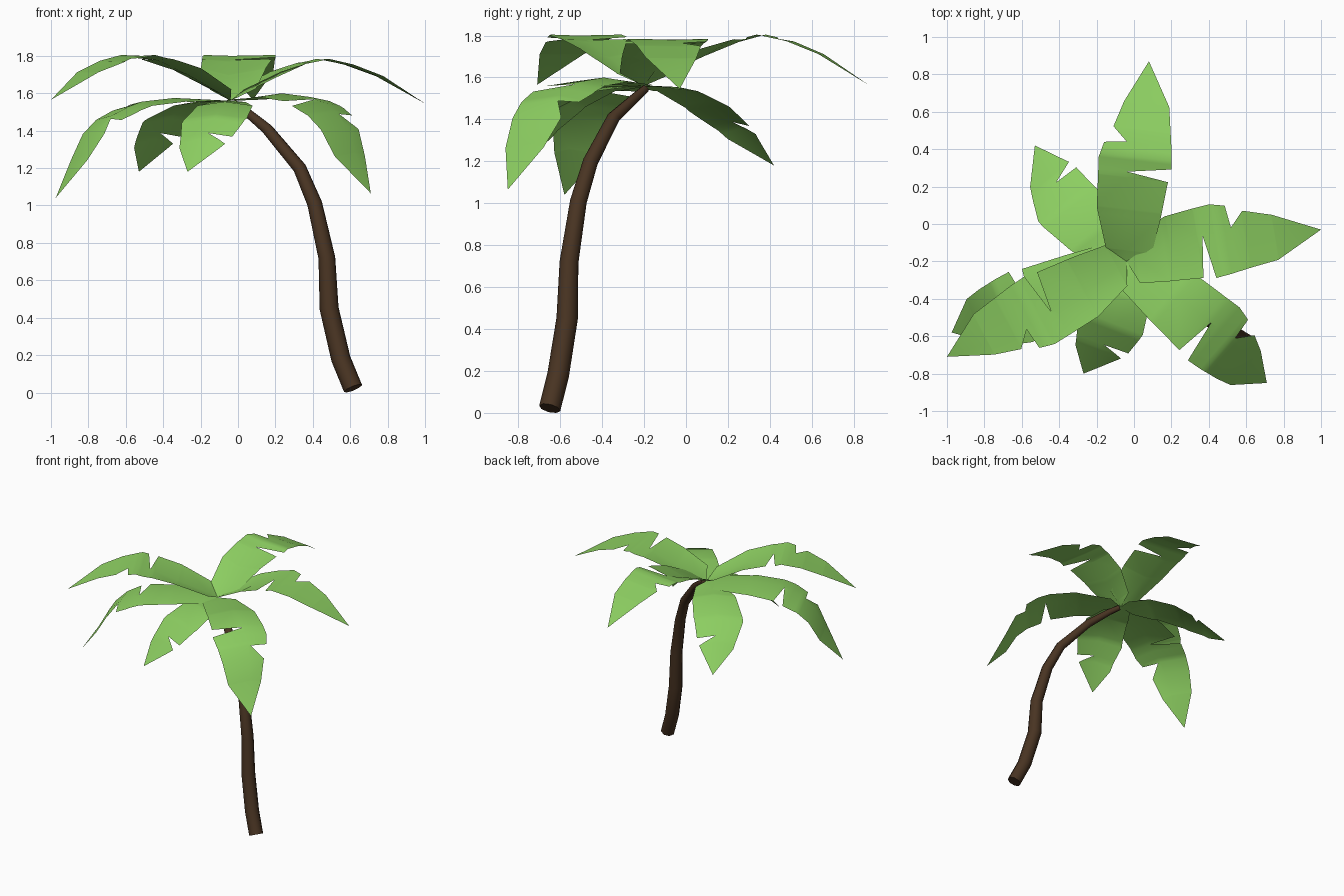
import bpy, bmesh, math
from mathutils import Vector

if "Cube" in bpy.data.objects:
    bpy.data.objects.remove(bpy.data.objects["Cube"])


def material(name, rgb):
    m = bpy.data.materials.new(name)
    m.diffuse_color = (*rgb, 1)
    m.use_nodes = True
    m.node_tree.nodes["Principled BSDF"].inputs["Base Color"].default_value = m.diffuse_color
    return m


GREEN = material("leaf green", (0.265, 0.62, 0.12))
BROWN = material("bark brown", (0.066, 0.034, 0.016))


def lerp(table, u, col=1):
    """Piecewise linear lookup in a table sorted by its first column."""
    for a, b in zip(table, table[1:]):
        if u <= b[0]:
            t = (u - a[0]) / (b[0] - a[0])
            return a[col] + (b[col] - a[col]) * t
    return table[-1][col]


def finish(bm, name, mat):
    me = bpy.data.meshes.new(name)
    bm.to_mesh(me)
    bm.free()
    me.materials.append(mat)
    ob = bpy.data.objects.new(name, me)
    bpy.context.collection.objects.link(ob)
    return ob


# Trunk: tapered eight-sided tube swept along a leaning path (x, y, z, radius)
PATH = [(0.615, -0.65, 0.022, 0.052), (0.55, -0.61, 0.18, 0.052),
        (0.487, -0.567, 0.45, 0.051), (0.475, -0.558, 0.72, 0.045),
        (0.41, -0.513, 1.01, 0.04), (0.33, -0.455, 1.2, 0.036),
        (0.155, -0.345, 1.41, 0.031), (0.04, -0.24, 1.505, 0.024),
        (-0.02, -0.195, 1.545, 0.02)]
SIDES = 8
bm = bmesh.new()
pts = [Vector(p[:3]) for p in PATH]
rings = []
for i, p in enumerate(pts):
    tan = (pts[min(i + 1, len(pts) - 1)] - pts[max(i - 1, 0)]).normalized()
    side = Vector((0.66, 0.75, 0)).cross(tan).normalized()
    other = tan.cross(side)
    rings.append([bm.verts.new(p + PATH[i][3] * (
        side * math.cos(k * math.tau / SIDES) + other * math.sin(k * math.tau / SIDES)))
        for k in range(SIDES)])
for a, b in zip(rings, rings[1:]):
    for k in range(SIDES):
        n = (k + 1) % SIDES
        bm.faces.new((a[k], a[n], b[n], b[k])).smooth = True
bm.faces.new(rings[0][::-1])
bm.faces.new(rings[-1])
bmesh.ops.recalc_face_normals(bm, faces=bm.faces)
finish(bm, "trunk", BROWN)

# Large leaf outline: (distance, sideways), with one torn notch on each side
BIG_L = [(0, 0), (0.057, 0.117), (0.27, 0.19), (0.54, 0.21), (0.622, 0.19),
         (0.636, 0.07), (0.71, 0.15), (0.85, 0.108), (1.076, 0)]
BIG_R = [(0, 0), (0.06, -0.13), (0.24, -0.155), (0.445, -0.173), (0.477, 0.05),
         (0.515, -0.185), (0.6, -0.176), (0.845, -0.135), (1.076, 0)]
# Small leaf outline, notch on one side only, unit length
SMALL_L = [(0, 0), (0.08, 0.1), (0.26, 0.15), (0.58, 0.185), (0.8, 0.125), (1, 0)]
SMALL_R = [(0, 0), (0.1, -0.1), (0.3, -0.16), (0.52, -0.172), (0.71, -0.145),
           (0.715, -0.01), (0.77, -0.125), (1, 0)]

# Ribs: (outline distance, ground distance, height)
HIGH = [(0, 0, 1.56), (0.06, 0.06, 1.595), (0.28, 0.28, 1.7), (0.45, 0.45, 1.77),
        (0.56, 0.56, 1.8), (0.7, 0.7, 1.77), (0.85, 0.85, 1.71), (1.076, 1.076, 1.565)]
HIGH_RIGHT = [(u, g - 0.045 * min(1, u / 0.45) * min(1, (1.076 - u) / 0.4), z)
              for u, g, z in HIGH]
LOW = [(0, 0, 1.56), (0.27, 0.33, 1.6), (0.445, 0.52, 1.58), (0.515, 0.59, 1.555),
       (0.622, 0.69, 1.505), (0.71, 0.77, 1.43), (0.85, 0.85, 1.28), (1.076, 0.985, 1.065)]
SHORT = [(0, 0, 1.56), (0.3, 0.3, 1.555), (0.55, 0.55, 1.48), (0.75, 0.75, 1.37), (1, 1, 1.18)]
# Rise or droop of the edges relative to the rib
RISE = [(0, 0), (0.06, 0.03), (0.3, 0.035), (0.5, 0.005), (1.1, 0)]
DROOP = [(0, 0), (0.25, -0.02), (0.8, -0.025), (1.1, 0)]


def leaf(name, tip, left, right, rib, fold, bow=0.0, mid=0.0, drop=0.0, flip=False):
    """Three-column strip from the crown to tip (x, y)."""
    if flip:
        left, right = ([(u, -v) for u, v in s] for s in (right, left))
    base = Vector((-0.04, -0.2))
    vec = Vector(tip) - base
    d = vec.normalized()
    n = Vector((-d.y, d.x))
    end = rib[-1]
    stretch = vec.length / end[1]
    us = sorted({u for t in (left, right, rib) for u in [p[0] for p in t]})
    bm = bmesh.new()
    rows = []
    for u in us:
        arch = math.sin(math.pi * u / end[0])
        centre = mid * arch
        row = []
        for v in (lerp(left, u), centre, lerp(right, u)):
            g = base + d * lerp(rib, u, 1) * stretch + n * (v + bow * arch)
            z = lerp(rib, u, 2) + lerp(fold, u) * min(1, abs(v - centre) / 0.12)
            row.append(bm.verts.new((g.x, g.y, z - drop * min(1, u / 0.27))))
        rows.append(row)
    for a, b in zip(rows, rows[1:]):
        for k in (0, 1):
            bm.faces.new((a[k], a[k + 1], b[k + 1], b[k])).smooth = True
    bmesh.ops.remove_doubles(bm, verts=bm.verts, dist=0.0005)
    finish(bm, name, GREEN)


# High leaves, rising then arching over
leaf("high_leaf_back", (0.08, 0.87), BIG_L, BIG_R, HIGH, RISE, mid=0.058)
leaf("high_leaf_left", (-1.0, -0.71), BIG_L, BIG_R, HIGH, RISE, mid=0.058)
leaf("high_leaf_right", (1.0, -0.03), BIG_L, BIG_R, HIGH_RIGHT, RISE,
     mid=0.058, bow=0.02, drop=0.02)

# Low leaves, drooping steeply at the ends
leaf("low_leaf_right", (0.71, -0.85), BIG_L, BIG_R, LOW, DROOP, mid=0.05)
leaf("low_leaf_left", (-0.975, -0.58), BIG_L, BIG_R, LOW, DROOP, mid=0.05, drop=0.025)

# Short hanging leaves
leaf("short_leaf_back", (-0.53, 0.42), SMALL_L, SMALL_R, SHORT, DROOP, bow=0.055)
leaf("short_leaf_front", (-0.27, -0.8), SMALL_L, SMALL_R, SHORT, DROOP, bow=0.05, flip=True)
